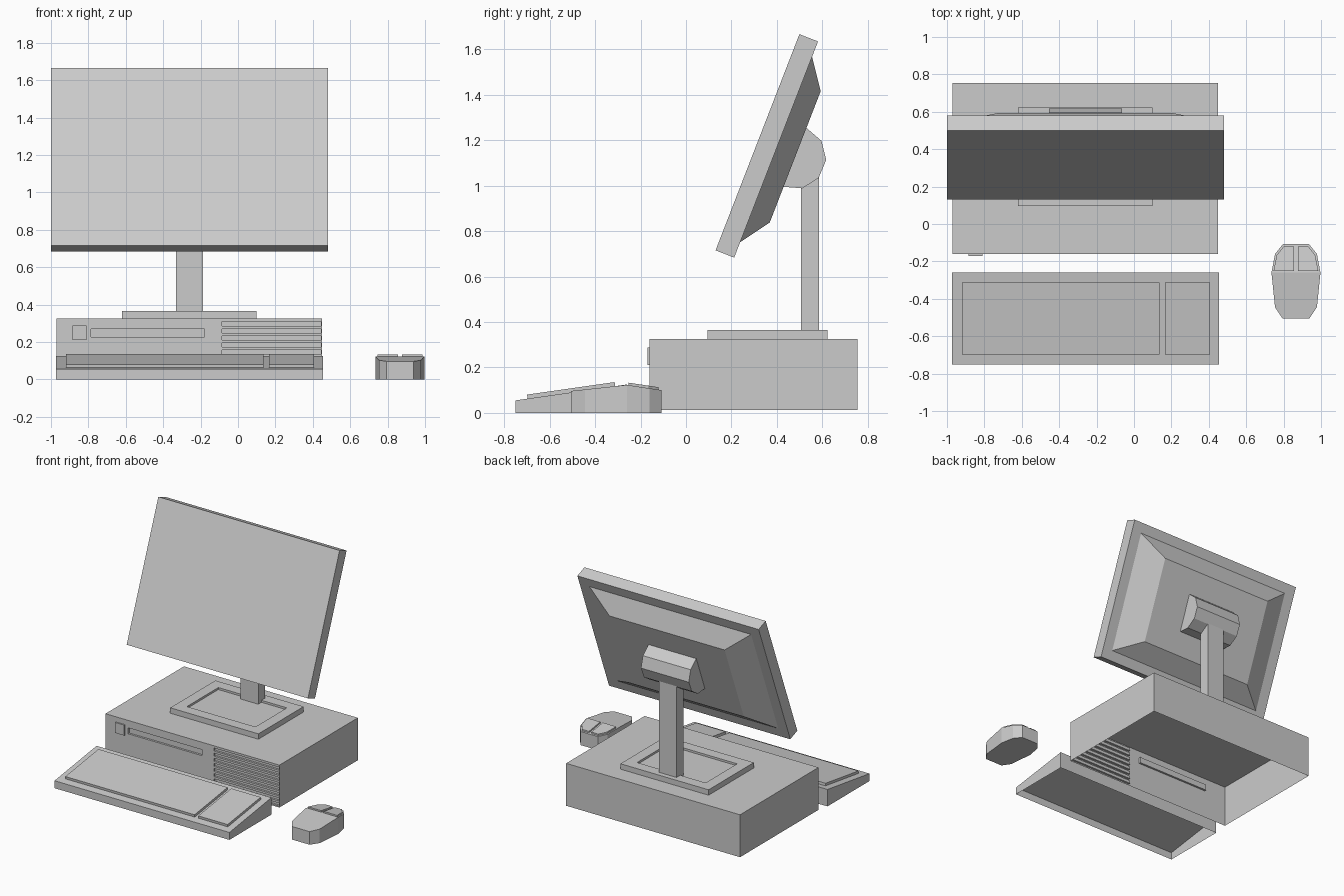
import bpy, bmesh, math
from mathutils import Vector

if "Cube" in bpy.data.objects:
    bpy.data.objects.remove(bpy.data.objects["Cube"])

CX = -0.26  # shared centre line of case, stand and monitor


def finish(name, bm):
    bmesh.ops.remove_doubles(bm, verts=bm.verts, dist=1e-5)
    bmesh.ops.recalc_face_normals(bm, faces=bm.faces)
    me = bpy.data.meshes.new(name)
    bm.to_mesh(me)
    bm.free()
    ob = bpy.data.objects.new(name, me)
    bpy.context.collection.objects.link(ob)
    return ob


def face(bm, pts):
    return bm.faces.new([bm.verts.new(p) for p in pts])


def loft(bm, a, b, cap_a=True, cap_b=True):
    """Join two matching loops of points with quads and cap the ends."""
    n = len(a)
    for i in range(n):
        j = (i + 1) % n
        face(bm, [a[i], a[j], b[j], b[i]])
    if cap_a:
        face(bm, a)
    if cap_b:
        face(bm, b)


def rect(x0, x1, y0, y1, z):
    return [(x0, y0, z), (x1, y0, z), (x1, y1, z), (x0, y1, z)]


def box(name, x0, x1, y0, y1, z0, z1, bottom=True):
    bm = bmesh.new()
    loft(bm, rect(x0, x1, y0, y1, z0), rect(x0, x1, y0, y1, z1), bottom)
    return finish(name, bm)


def side_prism(name, x0, x1, profile):
    """Extrude a (y, z) profile along x."""
    bm = bmesh.new()
    loft(bm, [(x0, y, z) for y, z in profile], [(x1, y, z) for y, z in profile])
    return finish(name, bm)


# Computer case: open underneath, front panel with recessed vents and disk slot
X0, X1, Y0, Y1, Z0, Z1 = -0.97, 0.45, -0.16, 0.755, 0.012, 0.325
holes = [(-0.085, 0.445, 0.022 + 0.0378 * i, 0.044 + 0.0378 * i) for i in range(8)]
holes.append((-0.785, -0.18, 0.226, 0.27))
xs = sorted({X0, X1} | {v for h in holes for v in h[:2]})
zs = sorted({Z0, Z1} | {v for h in holes for v in h[2:]})
bm = bmesh.new()
for xa, xb in zip(xs, xs[1:]):
    for za, zb in zip(zs, zs[1:]):
        mx, mz = (xa + xb) / 2, (za + zb) / 2
        if not any(h[0] < mx < h[1] and h[2] < mz < h[3] for h in holes):
            face(bm, [(xa, Y0, za), (xb, Y0, za), (xb, Y0, zb), (xa, Y0, zb)])
for xa, xb, za, zb in holes:
    loop = [(xa, za), (xb, za), (xb, zb), (xa, zb)]
    loft(bm, [(x, Y0, z) for x, z in loop], [(x, Y0 + 0.015, z) for x, z in loop], False)
face(bm, rect(X0, X1, Y0, Y1, Z1))
face(bm, [(X0, Y1, Z0), (X1, Y1, Z0), (X1, Y1, Z1), (X0, Y1, Z1)])
for x in (X0, X1):
    face(bm, [(x, Y0, Z0), (x, Y1, Z0), (x, Y1, Z1), (x, Y0, Z1)])
finish("computer_case", bm)
box("power_button", -0.885, -0.81, -0.17, Y0, 0.21, 0.287)

# Stand base with a sunken top
bm = bmesh.new()
a = (CX - 0.36, CX + 0.36, 0.095, 0.622)
b = (a[0] + 0.08, a[1] - 0.08, a[2] + 0.08, a[3] - 0.08)
loft(bm, rect(*a, Z1), rect(*a, 0.365), False, False)
loft(bm, rect(*a, 0.365), rect(*b, 0.365), False, False)
loft(bm, rect(*b, 0.365), rect(*b, 0.35), False)
finish("stand_base", bm)

# Stand post and tilting hub
box("stand_post", CX - 0.072, CX + 0.072, 0.505, 0.585, 0.35, 1.1)
side_prism("tilt_hub", CX - 0.195, CX + 0.195,
           [(0.528, 1.255), (0.596, 1.197), (0.617, 1.113), (0.583, 1.033),
            (0.512, 0.988), (0.425, 0.995)])

# Monitor: tilted slab and tapered rear housing, in (across, up, back) coordinates
TILT = math.radians(21.2)
UP = Vector((0, math.sin(TILT), math.cos(TILT)))
BACK = Vector((0, math.cos(TILT), -math.sin(TILT)))
ORIGIN = Vector((CX, 0.13, 0.715))
W, H, T = 0.74, 1.02, 0.088


def panel_loop(inset_x, inset_u, depth):
    w = W - inset_x
    pts = [(-w, inset_u), (w, inset_u), (w, H - inset_u), (-w, H - inset_u)]
    return [ORIGIN + Vector((x, 0, 0)) + UP * u + BACK * depth for x, u in pts]


bm = bmesh.new()
loft(bm, panel_loop(0, 0, 0), panel_loop(0, 0, T))
finish("monitor_screen", bm)
bm = bmesh.new()
loft(bm, panel_loop(0.08, 0.073, T), panel_loop(0.27, 0.2, 0.178), False)
finish("monitor_rear_housing", bm)


# Keyboard: sloped shell open underneath, with two raised key areas
def key_z(y):
    return 0.055 + (y + 0.75) / 0.49 * 0.07


bm = bmesh.new()
k = rect(CX - 0.713, CX + 0.715, -0.75, -0.26, 0)
loft(bm, k, [(x, y, key_z(y)) for x, y, _ in k], False)
finish("keyboard_body", bm)
for name, xa, xb in (("main_keys", -0.92, 0.135), ("number_keys", 0.165, 0.405)):
    bm = bmesh.new()
    r = rect(xa, xb, -0.697, -0.312, 0)
    loft(bm, [(x, y, key_z(y)) for x, y, _ in r],
         [(x, y - 0.002, key_z(y) + 0.018) for x, y, _ in r], False)
    finish(name, bm)

# Mouse: faceted outline, top ridged across the widest point
MX, RIDGE = 0.866, -0.26


def mouse_z(y):
    return 0.123 - (0.108 * (RIDGE - y) if y < RIDGE else 0.15 * (y - RIDGE))


half = [(0.072, -0.505), (0.112, -0.445), (0.131, RIDGE), (0.112, -0.16), (0.07, -0.108)]
outline = [(MX + x, y) for x, y in half] + [(MX - x, y) for x, y in reversed(half)]
top = [(x, y, mouse_z(y)) for x, y in outline]
bm = bmesh.new()
loft(bm, [(x, y, 0) for x, y in outline], top, True, False)
face(bm, top[0:3] + top[7:10])
face(bm, top[2:8])
finish("mouse_body", bm)
button = [(0.01, -0.252), (0.12, -0.252), (0.103, -0.167), (0.066, -0.12), (0.01, -0.12)]
for name, s in (("left_button", -1), ("right_button", 1)):
    bm = bmesh.new()
    loft(bm, [(MX + s * x, y, mouse_z(y)) for x, y in button],
         [(MX + s * x, y, mouse_z(y) + 0.011) for x, y in button], False)
    finish(name, bm)
